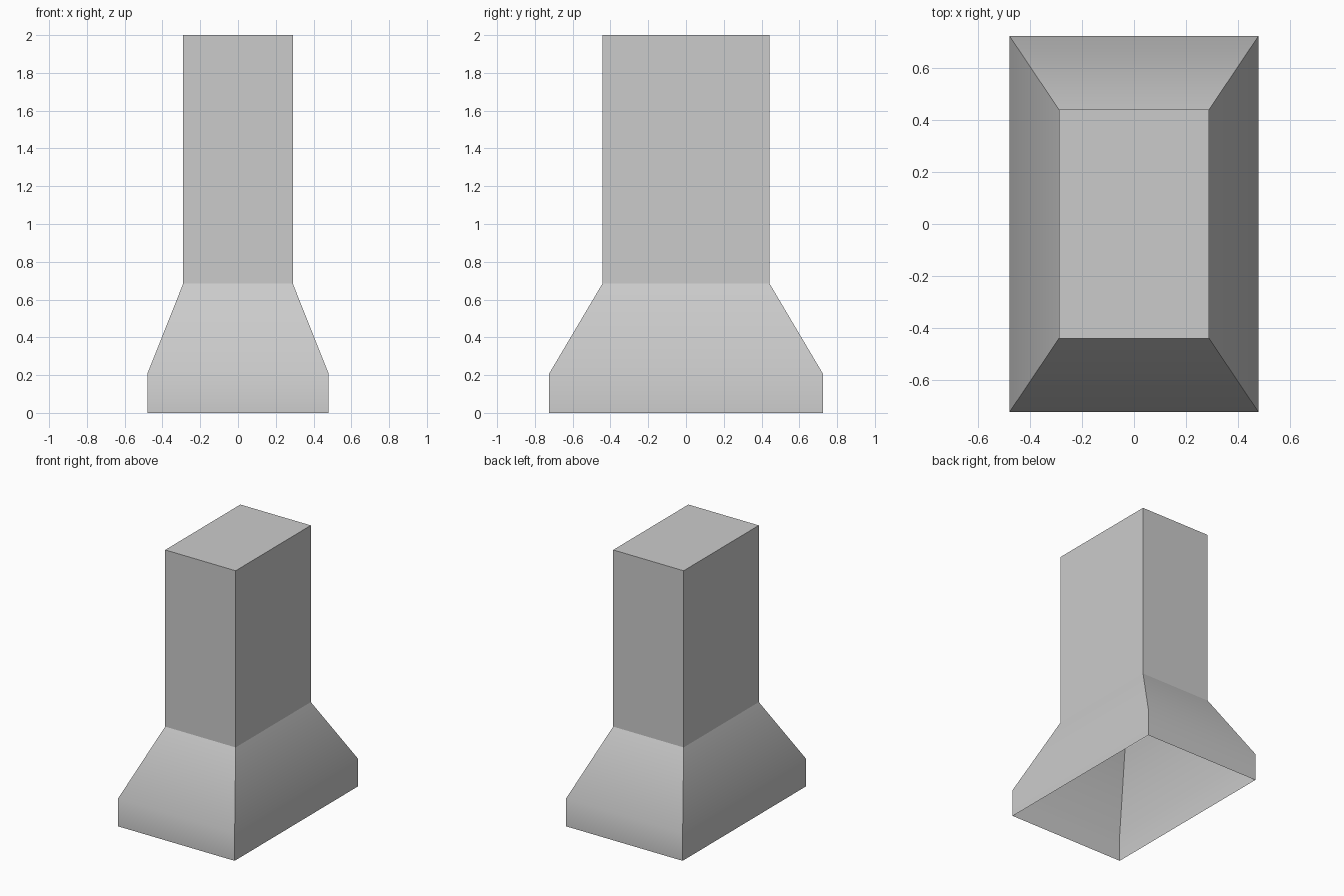
import bpy, bmesh, math

cube = bpy.data.objects.get("Cube")
if cube:
    bpy.data.objects.remove(cube, do_unlink=True)

# Single brushed grey metal
metal = bpy.data.materials.new("grey metal")
metal.use_nodes = True
grey = (0.6, 0.6, 0.6, 1.0)
metal.diffuse_color = grey
metal.node_tree.nodes["Principled BSDF"].inputs["Base Color"].default_value = grey


def sheet_shell(name, sections, cap_top=False):
    """Join rectangular sections (half width, half depth, height), open below."""
    bm = bmesh.new()
    rings = []
    for w, d, z in sections:
        corners = ((-w, -d), (w, -d), (w, d), (-w, d))
        rings.append([bm.verts.new((x, y, z)) for x, y in corners])
    for low, high in zip(rings, rings[1:]):
        for i in range(4):
            j = (i + 1) % 4
            bm.faces.new((low[i], low[j], high[j], high[i]))
    if cap_top:
        bm.faces.new(rings[-1])
    mesh = bpy.data.meshes.new(name)
    bm.to_mesh(mesh)
    bm.free()
    mesh.materials.append(metal)
    obj = bpy.data.objects.new(name, mesh)
    bpy.context.collection.objects.link(obj)
    return obj


base = (0.48, 0.725)
neck = (0.29, 0.442)

# Flared canopy: short upright rim, then walls sloping in to the neck
canopy = sheet_shell("hood_canopy", [(*base, 0), (*base, 0.207), (*neck, 0.685)])
bpy.ops.object.select_all(action="DESELECT")
canopy.select_set(True)
bpy.context.view_layer.objects.active = canopy
bpy.ops.object.shade_smooth_by_angle(angle=math.radians(40))

# Upright duct cover with a closed top
sheet_shell("chimney_duct", [(*neck, 0.685), (*neck, 2)], cap_top=True)
